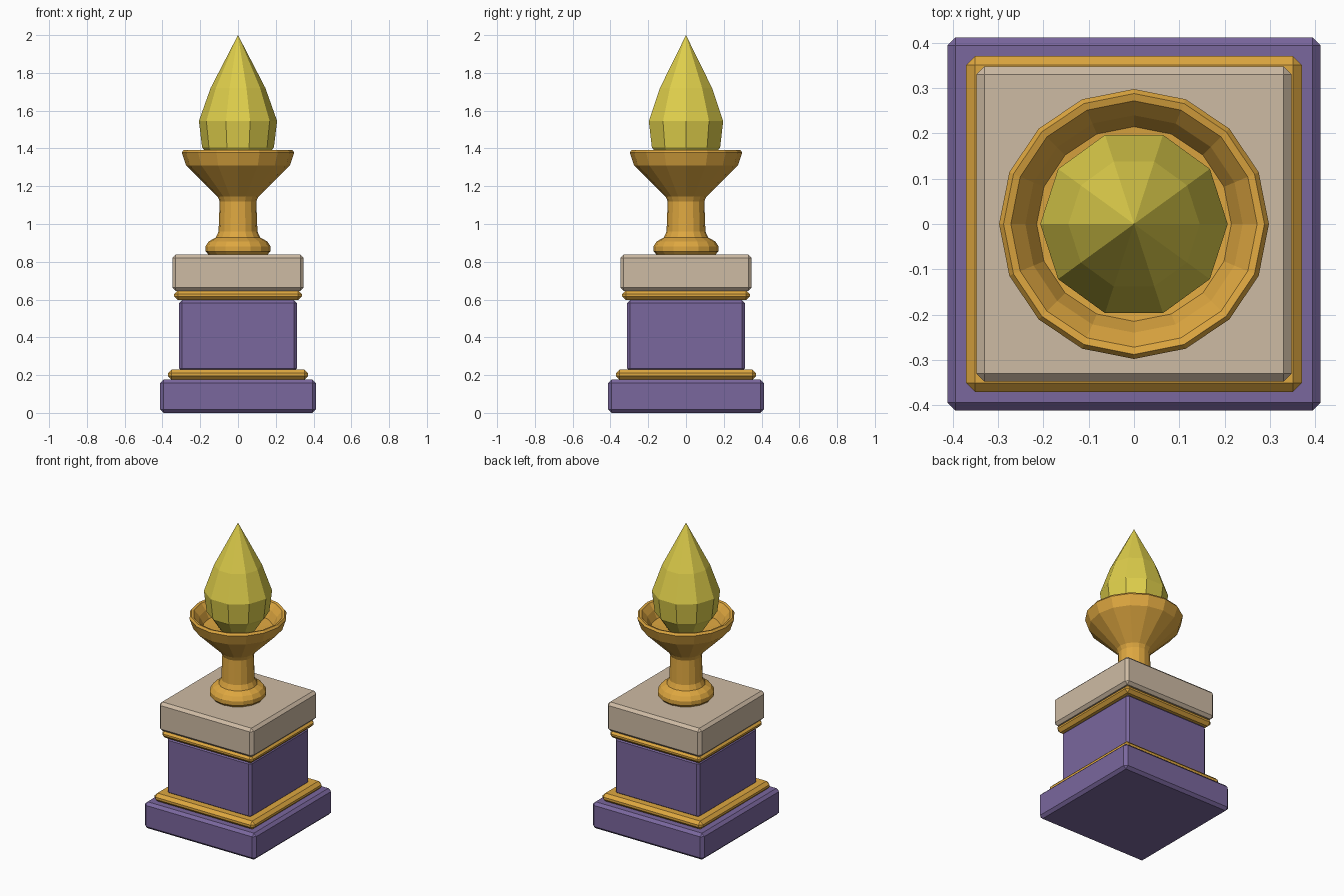
import bpy, bmesh, math

cube = bpy.data.objects.get("Cube")
if cube:
    bpy.data.objects.remove(cube, do_unlink=True)


def material(name, rgb):
    """Flat material from 0-255 display values, stored as linear."""
    lin = [((c / 255 + 0.055) / 1.055) ** 2.4 for c in rgb] + [1.0]
    mat = bpy.data.materials.new(name)
    mat.use_nodes = True
    mat.diffuse_color = lin
    mat.node_tree.nodes["Principled BSDF"].inputs["Base Color"].default_value = lin
    return mat


purple = material("purple", (122, 103, 158))
gold = material("gold", (222, 167, 64))
stone = material("pale_stone", (206, 187, 164))
yellow = material("flame_yellow", (222, 206, 75))


def finish(name, bm, mat):
    bmesh.ops.recalc_face_normals(bm, faces=bm.faces)
    mesh = bpy.data.meshes.new(name)
    bm.to_mesh(mesh)
    bm.free()
    mesh.materials.append(mat)
    obj = bpy.data.objects.new(name, mesh)
    bpy.context.collection.objects.link(obj)
    return obj


def block(name, half, z0, z1, chamfer, mat):
    """Square slab with chamfered edges."""
    bm = bmesh.new()
    bmesh.ops.create_cube(bm, size=1)
    for v in bm.verts:
        v.co.x *= 2 * half
        v.co.y *= 2 * half
        v.co.z = z1 if v.co.z > 0 else z0
    bmesh.ops.bevel(bm, geom=bm.edges[:], offset=chamfer, segments=1,
                    affect='EDGES', profile=0.5)
    return finish(name, bm, mat)


def lathe(name, profile, sides, mat):
    """Faceted solid of revolution; the profile runs from axis to axis."""
    bm = bmesh.new()
    verts = [bm.verts.new((r, 0, z)) for r, z in profile]
    edges = [bm.edges.new(pair) for pair in zip(verts, verts[1:])]
    bmesh.ops.spin(bm, geom=verts + edges, cent=(0, 0, 0), axis=(0, 0, 1),
                   angle=math.tau, steps=sides, use_merge=True)
    bmesh.ops.remove_doubles(bm, verts=bm.verts, dist=0.0005)
    return finish(name, bm, mat)


# Square pedestal, bottom to top
block("plinth", 0.412, 0.0, 0.177, 0.018, purple)
block("lower_moulding", 0.371, 0.175, 0.23, 0.02, gold)
block("pedestal_shaft", 0.312, 0.22, 0.597, 0.015, purple)
block("upper_moulding", 0.338, 0.597, 0.649, 0.02, gold)
block("pedestal_cap", 0.348, 0.645, 0.838, 0.018, stone)

# Urn: foot, stem, bowl, rim and hollow interior
lathe("urn", [(0, 0.837), (0.155, 0.837), (0.172, 0.855), (0.172, 0.882),
              (0.155, 0.908), (0.118, 0.928), (0.103, 0.96), (0.097, 1.12),
              (0.108, 1.145), (0.275, 1.31), (0.298, 1.378), (0.288, 1.392),
              (0.272, 1.388), (0.24, 1.35), (0.215, 1.30), (0, 1.28)],
      16, gold)

# Faceted flame resting in the bowl
lathe("flame", [(0, 1.29), (0.11, 1.29), (0.177, 1.39), (0.19, 1.405),
                (0.207, 1.545), (0.145, 1.72), (0, 2.0)], 10, yellow)
